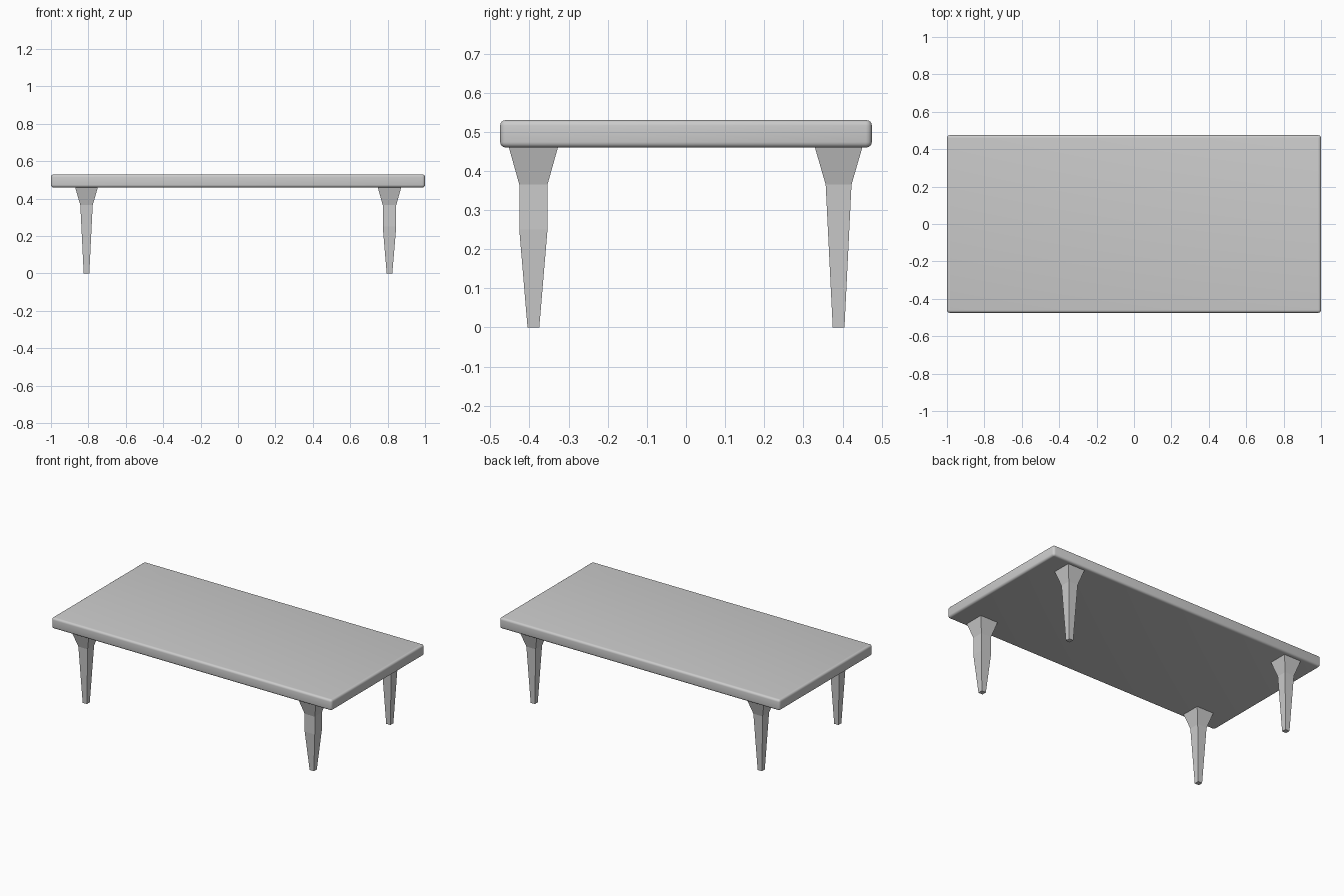
import bpy
import bmesh

cube = bpy.data.objects.get("Cube")
if cube:
    bpy.data.objects.remove(cube, do_unlink=True)

# One plain grey for the whole table
grey = bpy.data.materials.new("light_grey")
grey.use_nodes = True
colour = (0.6, 0.6, 0.6, 1)
grey.diffuse_color = colour
grey.node_tree.nodes["Principled BSDF"].inputs["Base Color"].default_value = colour


def add_object(name, bm):
    bmesh.ops.recalc_face_normals(bm, faces=bm.faces[:])
    mesh = bpy.data.meshes.new(name)
    bm.to_mesh(mesh)
    bm.free()
    mesh.materials.append(grey)
    obj = bpy.data.objects.new(name, mesh)
    bpy.context.collection.objects.link(obj)
    return obj


# Tabletop: slab with slightly rounded corners and softly rounded rims
LENGTH, DEPTH, BOTTOM, TOP = 2.0, 0.95, 0.46, 0.53
bm = bmesh.new()
bmesh.ops.create_cube(bm, size=1)
for v in bm.verts:
    v.co.x *= LENGTH
    v.co.y *= DEPTH
    v.co.z = TOP if v.co.z > 0 else BOTTOM
upright = [e for e in bm.edges if abs(e.verts[0].co.z - e.verts[1].co.z) > 0.01]
bmesh.ops.bevel(bm, geom=upright, offset=0.015, segments=3, profile=0.5, affect='EDGES')
rims = [e for e in bm.edges if abs(e.verts[0].co.z - e.verts[1].co.z) < 0.001]
bmesh.ops.bevel(bm, geom=rims, offset=0.014, segments=4, profile=0.5, affect='EDGES')
tabletop = add_object("tabletop", bm)
bpy.context.view_layer.objects.active = tabletop
tabletop.select_set(True)
bpy.ops.object.shade_smooth_by_angle(angle=0.7)
tabletop.select_set(False)


# Legs: square sections (height, half width) flaring under the top
FRONT = [(0, 0.015), (0.25, 0.036), (0.365, 0.036), (0.465, 0.064)]
BACK = [(0, 0.015), (0.365, 0.033), (0.465, 0.062)]


def add_leg(name, x, y, sections):
    bm = bmesh.new()
    rings = [[bm.verts.new((x + sx * h, y + sy * h, z))
              for sx, sy in ((-1, -1), (1, -1), (1, 1), (-1, 1))]
             for z, h in sections]
    for low, high in zip(rings, rings[1:]):
        for i in range(4):
            j = (i + 1) % 4
            bm.faces.new((low[i], low[j], high[j], high[i]))
    bm.faces.new(rings[0])
    bm.faces.new(rings[-1])
    add_object(name, bm)


for side, x in (("left", 0.81), ("right", -0.81)):
    # Only the front left leg keeps a straight upper shaft
    add_leg("front_leg_" + side, x, -0.39, FRONT if side == "left" else BACK)
    add_leg("back_leg_" + side, x, 0.39, BACK)
